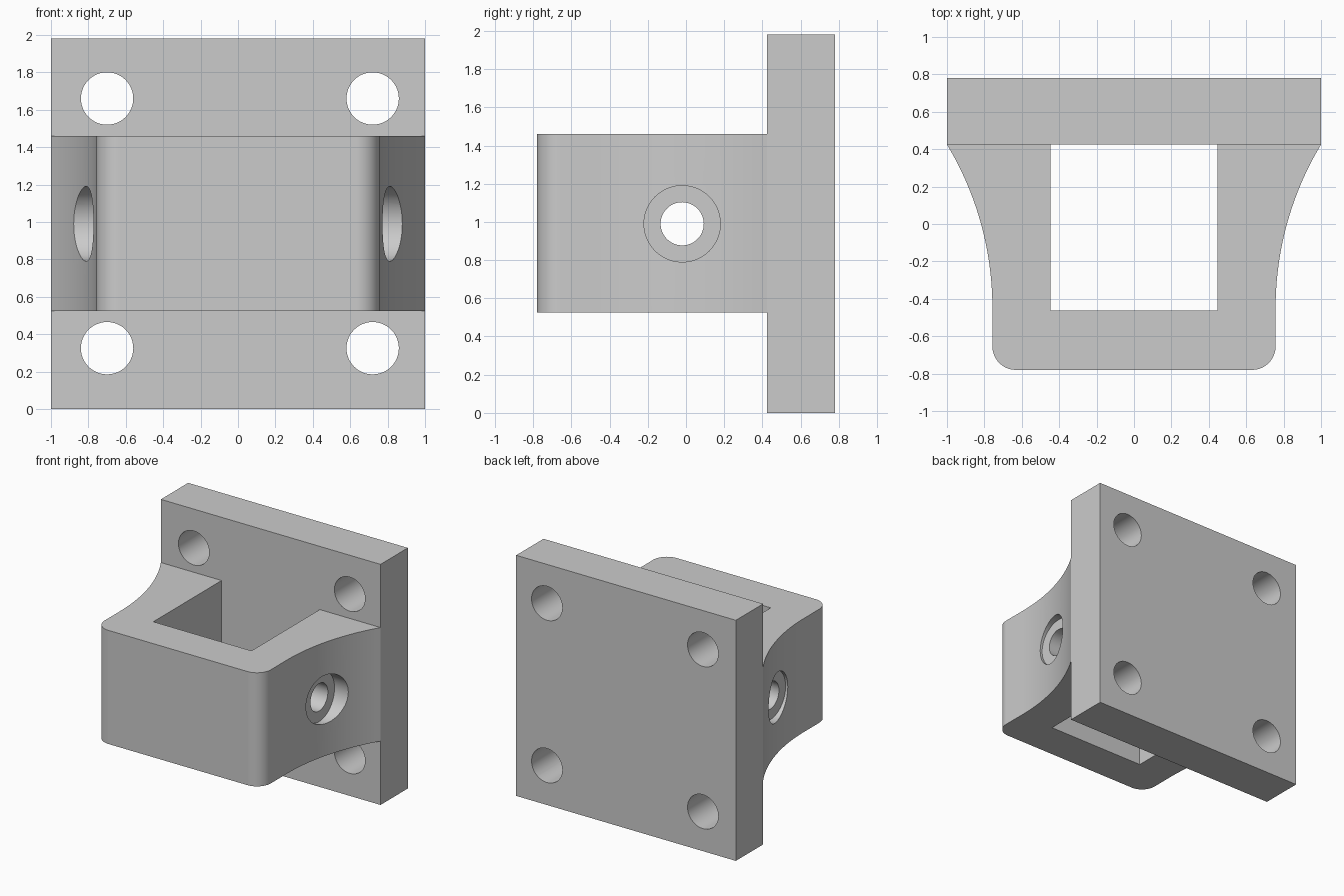
import bpy, bmesh, math
from mathutils import Matrix

cube = bpy.data.objects.get("Cube")
if cube:
    bpy.data.objects.remove(cube, do_unlink=True)

grey = bpy.data.materials.new("plain_grey")
grey.use_nodes = True
colour = (0.6, 0.6, 0.6, 1)
grey.diffuse_color = colour
grey.node_tree.nodes["Principled BSDF"].inputs["Base Color"].default_value = colour


def new_object(name, bm):
    bmesh.ops.recalc_face_normals(bm, faces=bm.faces)
    mesh = bpy.data.meshes.new(name)
    bm.to_mesh(mesh)
    bm.free()
    obj = bpy.data.objects.new(name, mesh)
    mesh.materials.append(grey)
    bpy.context.collection.objects.link(obj)
    return obj


def prism(name, outline, z0, z1):
    """Upright solid from a plan outline."""
    bm = bmesh.new()
    face = bm.faces.new([bm.verts.new((x, y, z0)) for x, y in outline])
    top = bmesh.ops.extrude_face_region(bm, geom=[face])["geom"]
    verts = [g for g in top if isinstance(g, bmesh.types.BMVert)]
    bmesh.ops.translate(bm, verts=verts, vec=(0, 0, z1 - z0))
    return new_object(name, bm)


def drill(target, centre, radius, length, axis):
    """Cut a round hole along the X or Y axis."""
    bm = bmesh.new()
    turn = Matrix.Rotation(math.pi / 2, 4, "Y" if axis == "X" else "X")
    bmesh.ops.create_cone(bm, cap_ends=True, segments=48, radius1=radius, radius2=radius,
                          depth=length, matrix=Matrix.Translation(centre) @ turn)
    cutter = new_object("hole_cutter", bm)
    cutter.hide_render = True
    mod = target.modifiers.new("hole", "BOOLEAN")
    mod.operation = "DIFFERENCE"
    mod.solver = "EXACT"
    mod.object = cutter
    bpy.context.view_layer.objects.active = target
    bpy.ops.object.modifier_apply(modifier=mod.name)
    bpy.data.objects.remove(cutter, do_unlink=True)


def finish(obj):
    bpy.ops.object.select_all(action="DESELECT")
    obj.select_set(True)
    bpy.context.view_layer.objects.active = obj
    bpy.ops.object.shade_smooth_by_angle(angle=math.radians(30))
    mod = obj.modifiers.new("even_shading", "WEIGHTED_NORMAL")
    mod.keep_sharp = True


# Mounting plate with four bolt holes
JOINT, BACK, FRONT = 0.425, 0.78, -0.78
plate = prism("mounting_plate", [(-1, JOINT), (1, JOINT), (1, BACK), (-1, BACK)], 0, 1.98)
for x in (-0.70, 0.72):
    for z in (0.325, 1.66):
        drill(plate, (x, 0.6, z), 0.14, 1, "Y")

# Socket: flared sides, rounded front corners, square opening
SIDE, CORNER, FLARE_START = 0.757, 0.125, -0.45
rise, spread = JOINT - FLARE_START, 1 - SIDE
flare_radius = (rise ** 2 + spread ** 2) / (2 * spread)
sweep = math.asin(rise / flare_radius)
half = []
for i in range(24, -1, -1):
    a = sweep * i / 24
    half.append((SIDE + flare_radius * (1 - math.cos(a)), FLARE_START + flare_radius * math.sin(a)))
for i in range(11):
    a = math.pi / 2 * i / 10
    half.append((SIDE - CORNER * (1 - math.cos(a)), FRONT + CORNER * (1 - math.sin(a))))
outer = half + [(-x, y) for x, y in reversed(half)]
inner = [(-0.447, JOINT), (-0.447, -0.463), (0.447, -0.463), (0.447, JOINT)]
socket = prism("socket", outer + inner, 0.525, 1.46)

# Cross hole, counterbored on both sides
drill(socket, (0, -0.02, 0.99), 0.113, 3, "X")
for side in (-1, 1):
    drill(socket, (side * (SIDE - 0.004 + 0.25), -0.02, 0.99), 0.20, 0.5, "X")

for part in (plate, socket):
    finish(part)
